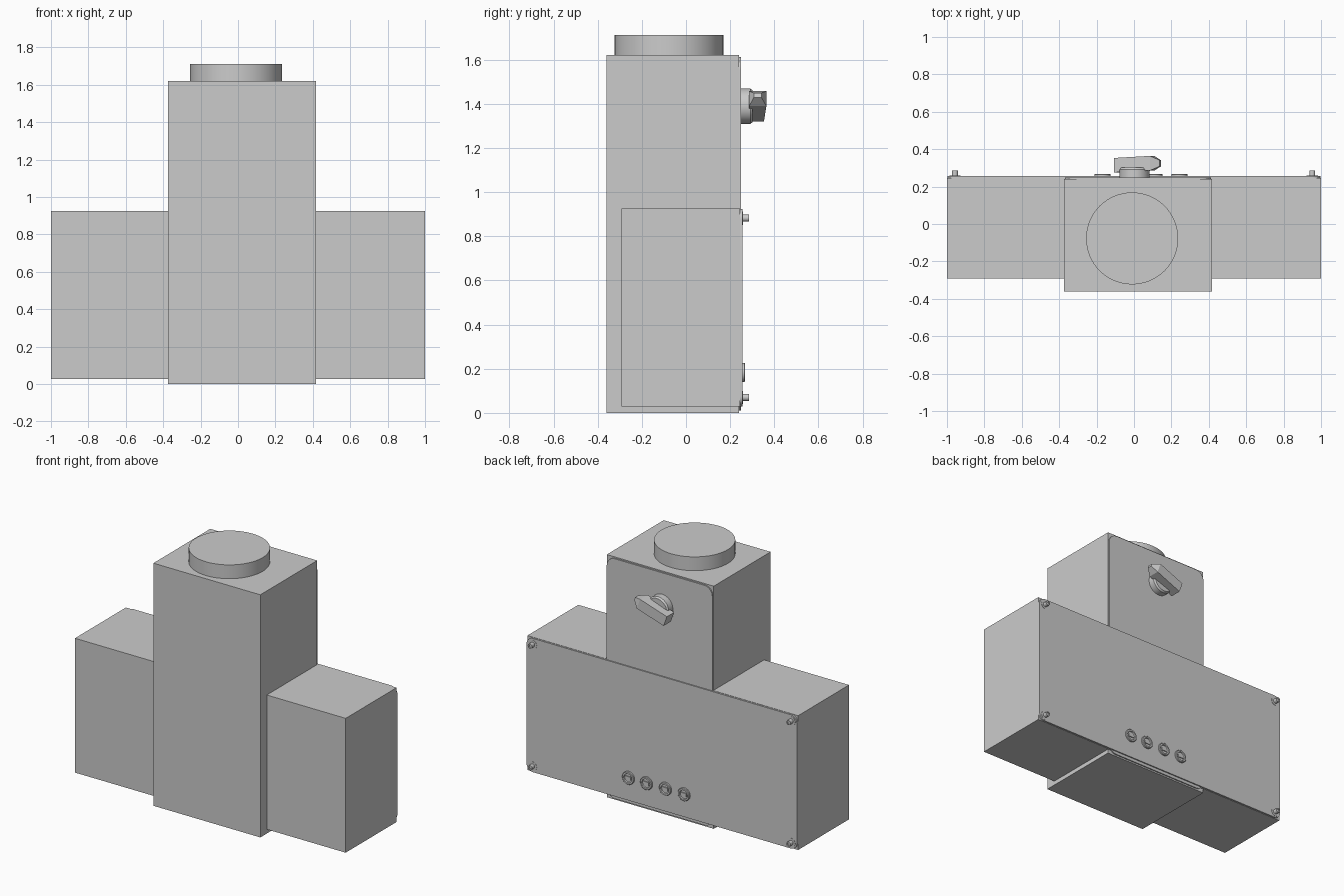
import bpy, bmesh, math
from mathutils import Matrix, Vector

if "Cube" in bpy.data.objects:
    bpy.data.objects.remove(bpy.data.objects["Cube"])


def finish(name, bm, smooth=False):
    bmesh.ops.recalc_face_normals(bm, faces=bm.faces[:])
    me = bpy.data.meshes.new(name)
    bm.to_mesh(me)
    bm.free()
    ob = bpy.data.objects.new(name, me)
    bpy.context.collection.objects.link(ob)
    if smooth:
        bpy.ops.object.select_all(action='DESELECT')
        ob.select_set(True)
        bpy.context.view_layer.objects.active = ob
        bpy.ops.object.shade_smooth_by_angle(angle=math.radians(35))
    return ob


def box(name, lo, hi):
    lo, hi = Vector(lo), Vector(hi)
    bm = bmesh.new()
    bmesh.ops.create_cube(bm, size=1, matrix=Matrix.Translation((lo + hi) / 2) @ Matrix.Diagonal((*(hi - lo), 1)))
    return finish(name, bm)


def lathe(name, profile, origin, axis, steps=48):
    """Spin (radius, height) points around z, then aim z along axis."""
    bm = bmesh.new()
    verts = [bm.verts.new((r, 0, h)) for r, h in profile]
    edges = [bm.edges.new(p) for p in zip(verts, verts[1:])]
    bmesh.ops.spin(bm, geom=verts + edges, cent=(0, 0, 0), axis=(0, 0, 1), angle=math.tau, steps=steps)
    bmesh.ops.remove_doubles(bm, verts=bm.verts[:], dist=1e-5)
    rot = Vector((0, 0, 1)).rotation_difference(Vector(axis)).to_matrix().to_4x4()
    bm.transform(Matrix.Translation(origin) @ rot)
    return finish(name, bm, True)


def panel(name, x0, x1, z0, z1, y0, y1, r):
    """Thin plate in the xz plane with rounded corners."""
    bm = bmesh.new()
    pts = []
    for k, (cx, cz) in enumerate([(x1 - r, z1 - r), (x0 + r, z1 - r), (x0 + r, z0 + r), (x1 - r, z0 + r)]):
        for i in range(9):
            a = math.pi / 2 * (k + i / 8)
            pts.append(bm.verts.new((cx + r * math.cos(a), y0, cz + r * math.sin(a))))
    face = bm.faces.new(pts)
    ext = bmesh.ops.extrude_face_region(bm, geom=[face], use_keep_orig=True)
    for v in ext['geom']:
        if isinstance(v, bmesh.types.BMVert):
            v.co.y = y1
    return finish(name, bm, True)


BACK = (0, 1, 0)

# Housings
box("tower_housing", (-0.373, -0.36, 0), (0.417, 0.24, 1.62))
box("wide_housing", (-1, -0.292, 0.028), (1, 0.245, 0.925))
lathe("top_cap", [(0, 0), (0.246, 0), (0.246, 0.102), (0, 0.102)], (-0.01, -0.077, 1.61), (0, 0, 1), 64)

# Back cover plates
panel("tower_cover", -0.368, 0.412, 0.01, 1.612, 0.238, 0.248, 0.06)
panel("wide_cover", -0.998, 0.998, 0.03, 0.923, 0.243, 0.256, 0.045)

# Corner screws with washers
for x in (-0.957, 0.953):
    for z in (0.07, 0.882):
        lathe("corner_screw", [(0, 0), (0.03, 0), (0.03, 0.006), (0.016, 0.006), (0.016, 0.034),
                               (0.008, 0.034), (0.008, 0.028), (0, 0.028)], (x, 0.252, z), BACK, 24)

# Row of round sockets with a rectangular port in each
for x in (-0.168, -0.03, 0.11, 0.243):
    lathe("socket_ring", [(0, 0), (0.043, 0), (0.043, 0.012), (0.04, 0.015), (0.03, 0.015), (0.028, 0.007), (0, 0.007)],
          (x, 0.253, 0.183), BACK, 32)
    box("socket_port", (x - 0.02, 0.252, 0.172), (x + 0.02, 0.266, 0.194))

# Rotary switch base
knob = Vector((0.003, 0.246, 1.389))
lathe("switch_base", [(0, 0), (0.08, 0), (0.08, 0.045), (0.072, 0.056), (0, 0.056)], knob, BACK)

# Tilted switch lever: sections of (x, y low, y high, half width)
bm = bmesh.new()
rings = []
for x, y0, y1, w in [(-0.103, 0.03, 0.107, 0.036), (0.1, 0.04, 0.118, 0.036), (0.146, 0.062, 0.095, 0.01)]:
    rings.append([bm.verts.new(c) for c in ((x, y0, -w), (x, y1, -w), (x, y1, w), (x, y0, w))])
for a, b in zip(rings, rings[1:]):
    for i in range(4):
        j = (i + 1) % 4
        bm.faces.new((a[i], a[j], b[j], b[i]))
bm.faces.new(rings[0])
bm.faces.new(rings[-1])
bm.transform(Matrix.Translation(knob) @ Matrix.Rotation(math.radians(-20), 4, 'Y'))
finish("switch_lever", bm)
